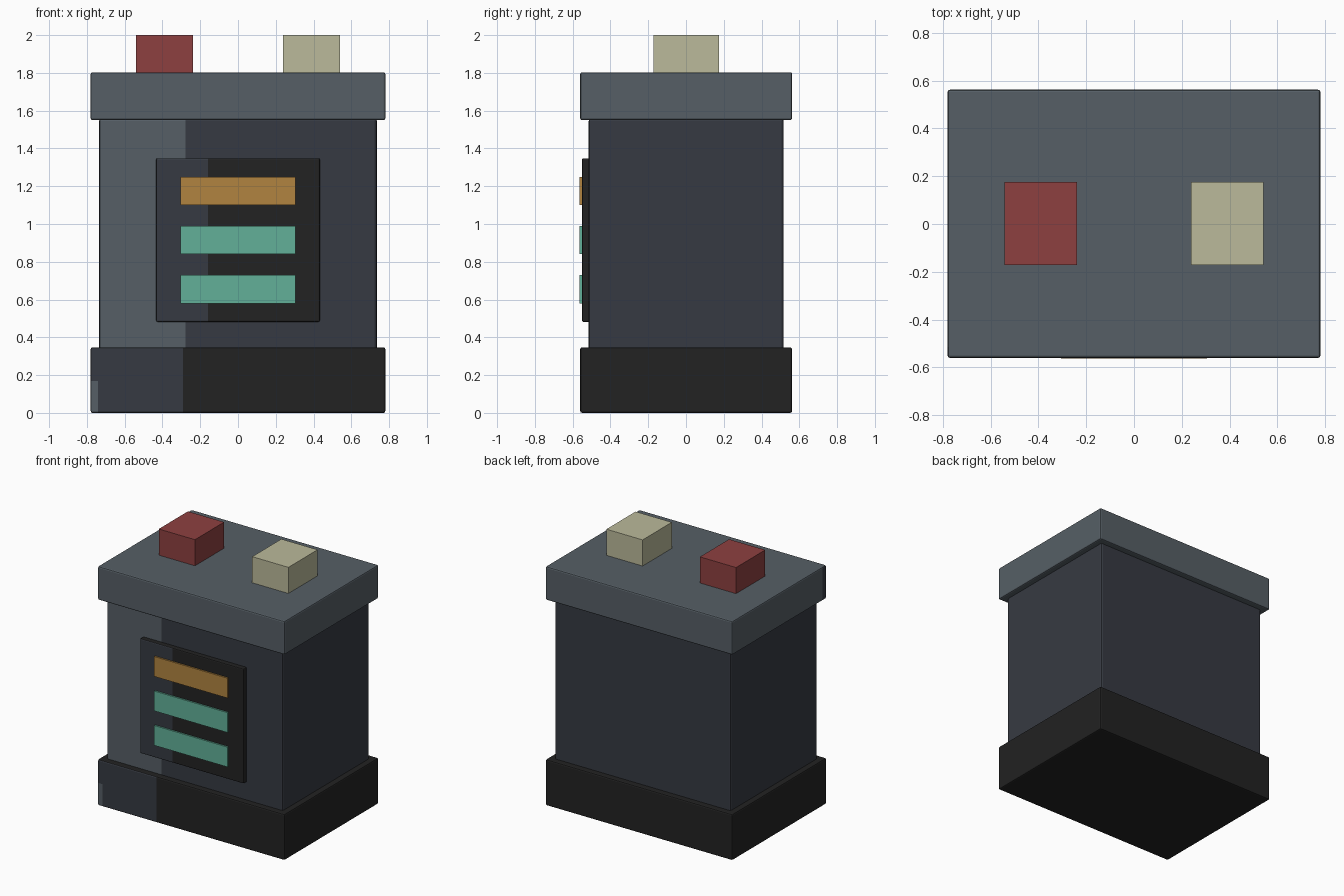
import bpy, bmesh
from mathutils import Vector

if "Cube" in bpy.data.objects:
    bpy.data.objects.remove(bpy.data.objects["Cube"])


def srgb(r, g, b):
    def lin(c):
        c /= 255
        return c / 12.92 if c <= 0.04045 else ((c + 0.055) / 1.055) ** 2.4
    return (lin(r), lin(g), lin(b), 1)


def material(name, *rgb):
    m = bpy.data.materials.new(name)
    m.diffuse_color = srgb(*rgb)
    m.use_nodes = True
    m.node_tree.nodes["Principled BSDF"].inputs["Base Color"].default_value = m.diffuse_color
    return m


black = material("black", 34, 34, 34)
dark = material("dark slate", 54, 58, 66)
grey = material("slate grey", 86, 95, 102)
red = material("red", 141, 64, 64)
cream = material("cream", 187, 186, 155)
amber = material("amber", 177, 132, 64)
green = material("mint green", 98, 176, 152)


def box(name, lo, hi, mats, bevel=0.0, cuts=(), rule=None):
    """Box between two corners; cuts are (point, normal) planes, rule picks a material index."""
    lo, hi = Vector(lo), Vector(hi)
    bm = bmesh.new()
    bmesh.ops.create_cube(bm, size=1)
    for v in bm.verts:
        v.co = (lo + hi) / 2 + Vector(a * b for a, b in zip(v.co, hi - lo))
    if bevel:
        bmesh.ops.bevel(bm, geom=bm.edges[:], offset=bevel, segments=2,
                        profile=0.5, affect='EDGES')
    for point, normal in cuts:
        bmesh.ops.bisect_plane(bm, geom=bm.verts[:] + bm.edges[:] + bm.faces[:],
                               plane_co=point, plane_no=normal)
    bm.normal_update()
    if rule:
        for f in bm.faces:
            f.material_index = rule(f.calc_center_median(), f.normal)
    mesh = bpy.data.meshes.new(name)
    bm.to_mesh(mesh)
    bm.free()
    for m in mats:
        mesh.materials.append(m)
    ob = bpy.data.objects.new(name, mesh)
    bpy.context.collection.objects.link(ob)
    return ob


def x_cut(x):
    return ((x, 0, 0), (1, 0, 0))


def worn_front(x):
    """Lighter second colour on the front face left of x."""
    return lambda c, n: int(n.y < -0.5 and c.x < x)


# Base, with a lighter front-left area and a worn lower corner
def base_rule(c, n):
    if n.y < -0.5 and c.x < -0.29:
        return 2 if c.x < -0.74 and c.z < 0.17 else 1
    return 0


box("base", (-0.78, -0.56, 0), (0.78, 0.562, 0.347), [black, dark, grey], 0.01,
    [x_cut(-0.29), x_cut(-0.74), ((0, 0, 0.17), (0, 0, 1))], base_rule)

# Main case
box("case", (-0.735, -0.515, 0.33), (0.735, 0.517, 1.56), [dark, grey], 0.014,
    [x_cut(-0.277)], worn_front(-0.277))

# Lid, with a dark strip at the front of its left side
box("lid", (-0.78, -0.56, 1.55), (0.78, 0.562, 1.803), [grey, dark], 0.01,
    [((0, -0.515, 0), (0, 1, 0))],
    lambda c, n: int(n.x < -0.5 and c.y < -0.515))

# Display panel
box("display_panel", (-0.433, -0.551, 0.482), (0.433, -0.505, 1.348), [black, dark], 0.008,
    [x_cut(-0.16)], worn_front(-0.16))

# Charge bars, thin plates on the panel
for i, mat in enumerate((green, green, amber)):
    z = 0.58 + 0.26 * i
    box(f"charge_bar_{i + 1}", (-0.305, -0.563, z), (0.305, -0.549, z + 0.15), [mat])

# Terminals
for name, x, mat in (("red_terminal", -0.39, red), ("cream_terminal", 0.39, cream)):
    box(name, (x - 0.151, -0.172, 1.79), (x + 0.151, 0.176, 2.0), [mat])
